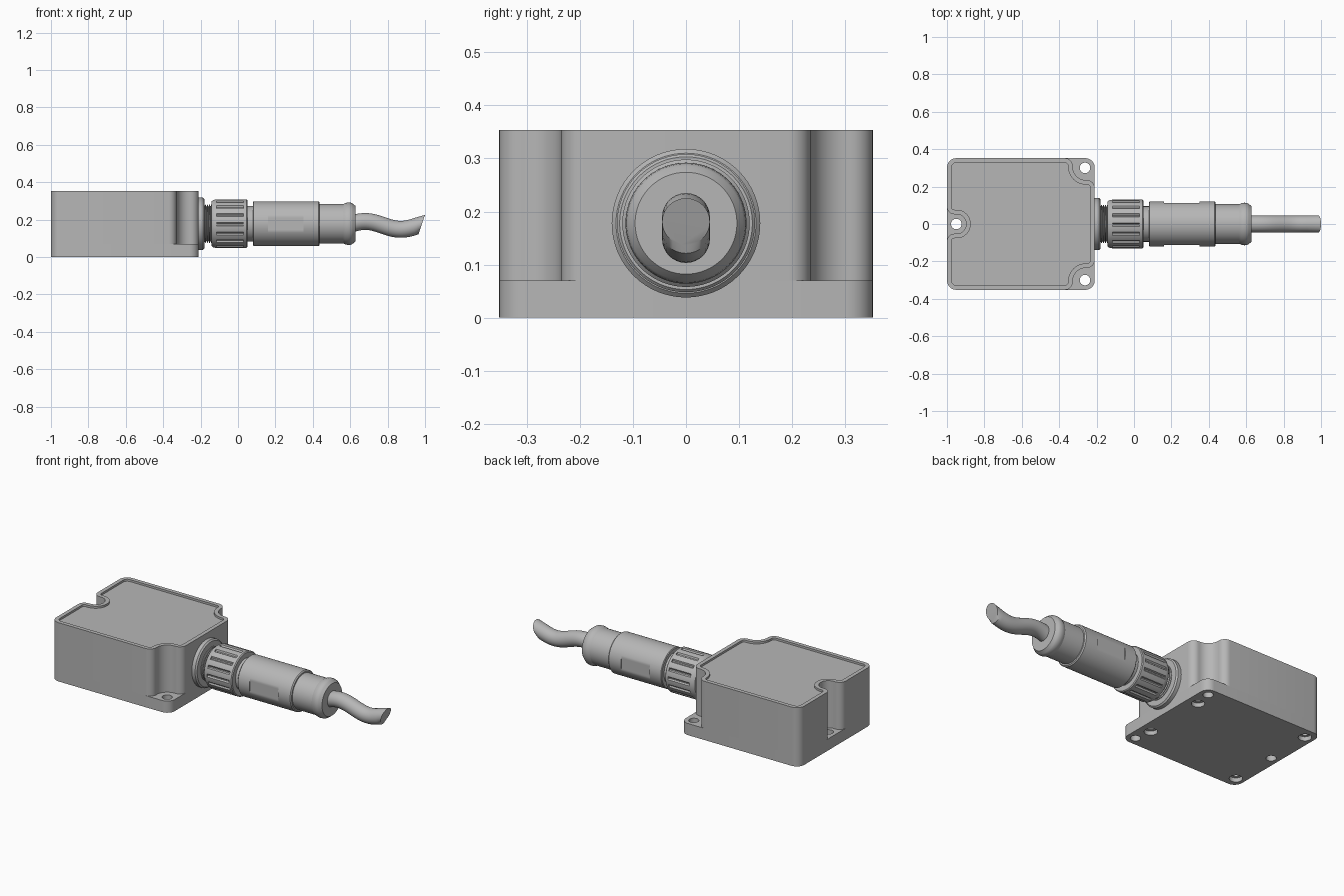
import bpy, bmesh, math
from mathutils import Vector

if "Cube" in bpy.data.objects:
    bpy.data.objects.remove(bpy.data.objects["Cube"])

AXIS_Z = 0.178          # height of the connector axis

grey = bpy.data.materials.new("grey_plastic")
grey.diffuse_color = (0.47, 0.47, 0.47, 1)
grey.use_nodes = True
grey.node_tree.nodes["Principled BSDF"].inputs["Base Color"].default_value = grey.diffuse_color


def make_object(name, bm):
    bmesh.ops.remove_doubles(bm, verts=bm.verts, dist=1e-5)
    bmesh.ops.recalc_face_normals(bm, faces=bm.faces)
    mesh = bpy.data.meshes.new(name)
    bm.to_mesh(mesh)
    bm.free()
    ob = bpy.data.objects.new(name, mesh)
    bpy.context.collection.objects.link(ob)
    mesh.materials.append(grey)
    return ob


def smooth(ob, angle=30):
    bpy.ops.object.select_all(action='DESELECT')
    bpy.context.view_layer.objects.active = ob
    ob.select_set(True)
    bpy.ops.object.shade_smooth_by_angle(angle=math.radians(angle))


def loft(bm, rings):
    """Skin a list of equal-length rings and cap both ends."""
    vs = [[bm.verts.new(p) for p in ring] for ring in rings]
    n = len(vs[0])
    for a, b in zip(vs, vs[1:]):
        for i in range(n):
            j = (i + 1) % n
            bm.faces.new((a[i], a[j], b[j], b[i]))
    bm.faces.new(vs[0][::-1])
    return bm.faces.new(vs[-1])


def x_ring(x, r, n=64, clip=None, groove=0.0):
    """Circle around the connector axis, optionally with side flats or grooves."""
    pts = []
    for i in range(n):
        a = 2 * math.pi * i / n
        rr = r - (groove if i % 8 in (0, 1) else 0)
        y = rr * math.cos(a)
        if clip:
            y = max(-clip, min(clip, y))
        pts.append((x, y, AXIS_Z + rr * math.sin(a)))
    return pts


def turned(name, rings):
    bm = bmesh.new()
    loft(bm, rings)
    ob = make_object(name, bm)
    smooth(ob)
    return ob


def rounded(corners, steps=8):
    """Outline from (x, y, fillet radius) right-angled corners."""
    out = []
    n = len(corners)
    for i, (x, y, r) in enumerate(corners):
        p = Vector((x, y))
        a = (Vector(corners[i - 1][:2]) - p).normalized() * r
        b = (Vector(corners[(i + 1) % n][:2]) - p).normalized() * r
        c = p + a + b
        for k in range(steps + 1):
            t = math.pi / 2 * k / steps
            out.append(c - b * math.cos(t) - a * math.sin(t))
    return out


def prism(bm, outline, z0, z1):
    return loft(bm, [[(p.x, p.y, z) for p in outline] for z in (z0, z1)])


# Base plate
L, R, W = -1.0, -0.21, 0.352
bm = bmesh.new()
prism(bm, rounded([(L, -W, .05), (R, -W, .05), (R, W, .05), (L, W, .05)]), 0, 0.07)
base = make_object("base_plate", bm)

# Cutter: three mounting holes and four stepped screw holes
bm = bmesh.new()


def stepped_hole(x, y, steps):
    loft(bm, [[(x + r * math.cos(k * math.pi / 16), y + r * math.sin(k * math.pi / 16), z)
               for k in range(32)] for r, z in steps])


for x, y in [(-0.262, 0.30), (-0.262, -0.30), (-0.95, 0)]:
    stepped_hole(x, y, [(.028, -.02), (.028, .1)])
for x, y in [(-0.28, .195), (-0.945, .285)]:
    for s in (1, -1):
        stepped_hole(x, s * y, [(.036, -.02), (.036, .025), (.021, .025), (.021, .06)])
cutter = make_object("hole_cutter", bm)
cutter.hide_render = True
mod = base.modifiers.new("holes", 'BOOLEAN')
mod.operation = 'DIFFERENCE'
mod.solver = 'EXACT'
mod.object = cutter
bpy.context.view_layer.objects.active = base
bpy.ops.object.modifier_apply(modifier=mod.name)
bpy.data.objects.remove(cutter)
smooth(base)

# Housing with notches over the mounting holes and a recessed lid
half = [(-.897, .052, .051), (L, .052, .04), (L, W, .05),
        (-.328, W, .042), (-.328, .235, .07), (R, .235, .042)]
corners = half + [(x, -y, r) for x, y, r in reversed(half)]
bm = bmesh.new()
top = prism(bm, rounded(corners), 0.07, 0.354)
bmesh.ops.remove_doubles(bm, verts=bm.verts, dist=1e-5)
bm.normal_update()
top = max(bm.faces, key=lambda f: f.calc_center_median().z)
bmesh.ops.inset_region(bm, faces=[top], thickness=0.024, use_even_offset=True)
down = bmesh.ops.extrude_face_region(bm, geom=[top])
bmesh.ops.translate(bm, vec=(0, 0, -0.012),
                    verts=[v for v in down["geom"] if isinstance(v, bmesh.types.BMVert)])
if top.is_valid:
    bmesh.ops.delete(bm, geom=[top], context='FACES_ONLY')
smooth(make_object("housing", bm))

# Socket flange and threaded neck
turned("socket_flange", [x_ring(x, r) for x, r in
                         [(-.215, .14), (-.188, .14), (-.18, .132)]])
thread = [(-.185, .09)]
for k in range(4):
    x = -.18 + k * .011
    thread += [(x, .09), (x + .004, .102), (x + .007, .102)]
thread.append((-.13, .09))
turned("threaded_neck", [x_ring(x, r) for x, r in thread])

# Coupling nut with grip grooves
turned("coupling_nut", [x_ring(x, r, 128, None, g) for x, r, g in
                        [(-.142, .119, 0), (-.132, .127, 0), (-.115, .13, 0),
                         (-.115, .13, .008), (.03, .13, .008), (.03, .13, 0),
                         (.045, .13, 0), (.05, .125, 0)]])

# Neck and plug body with two side flats
turned("plug_neck", [x_ring(x, .095) for x in (.045, .085)])
turned("plug_body", [x_ring(x, r, 96, c) for x, r, c in
                     [(.08, .116, None), (.084, .12, None), (.16, .12, None),
                      (.16, .12, .113), (.35, .12, .113), (.35, .12, None),
                      (.431, .12, None), (.437, .114, None)]])

# Rear sleeve and clamp ring
turned("rear_sleeve", [x_ring(x, .106) for x in (.43, .575)])
turned("clamp_ring", [x_ring(x, r) for x, r in
                      [(.565, .106), (.575, .111), (.59, .114), (.605, .112),
                       (.612, .108), (.627, .096)]])

# Wavy cable with a slanted cut end
rings = []
xs = [.60 + .35 * k / 24 for k in range(25)] + [.985]
for x in xs:
    u = math.pi / .19
    z = .169 + .021 * math.cos(u * (x - .68))
    slope = -.021 * u * math.sin(u * (x - .68))
    up = Vector((-slope, 0, 1)).normalized() * .045
    if x == xs[-1]:
        z, up = .181, Vector((.015, 0, .044))
    rings.append([Vector((x, .045 * math.cos(a), z)) + up * math.sin(a)
                  for a in [2 * math.pi * i / 32 for i in range(32)]])
turned("cable", rings)
